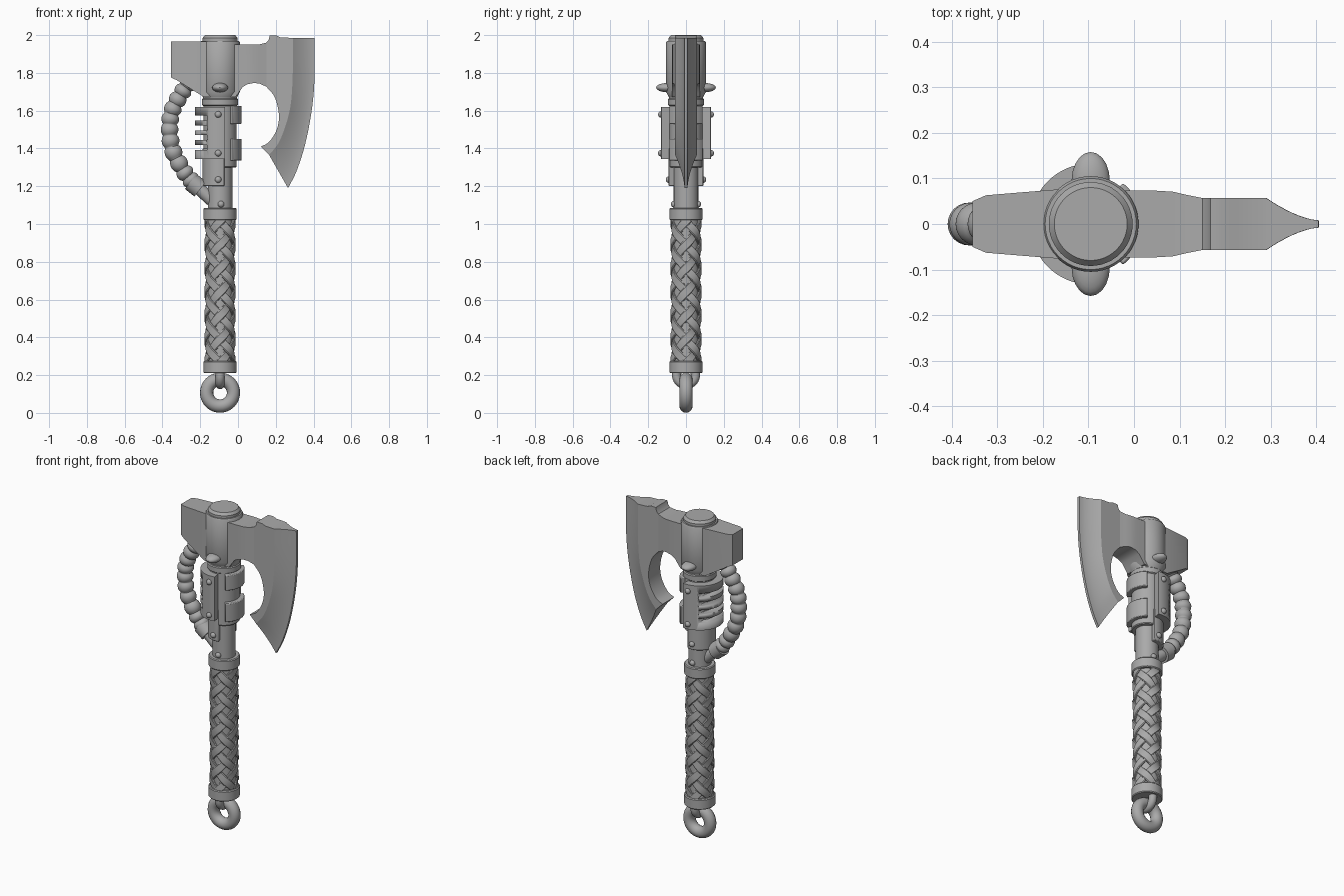
import bpy, bmesh
from math import pi, sin, cos, radians
from mathutils import Vector, Matrix

old = bpy.data.objects.get("Cube")
if old:
    bpy.data.objects.remove(old, do_unlink=True)

AX = -0.095  # x of the handle axis

steel = bpy.data.materials.new("grey_steel")
steel.use_nodes = True
steel.diffuse_color = (0.4, 0.4, 0.4, 1)
steel.node_tree.nodes["Principled BSDF"].inputs["Base Color"].default_value = (0.4, 0.4, 0.4, 1)


def finish(name, bm, bevel=0, angle=35):
    bmesh.ops.recalc_face_normals(bm, faces=bm.faces)
    mesh = bpy.data.meshes.new(name)
    bm.to_mesh(mesh)
    bm.free()
    mesh.materials.append(steel)
    ob = bpy.data.objects.new(name, mesh)
    bpy.context.collection.objects.link(ob)
    bpy.ops.object.select_all(action='DESELECT')
    ob.select_set(True)
    bpy.context.view_layer.objects.active = ob
    bpy.ops.object.shade_smooth_by_angle(angle=radians(angle))
    if bevel:
        mod = ob.modifiers.new("Bevel", 'BEVEL')
        mod.width, mod.segments = bevel, 2
        mod.limit_method, mod.angle_limit = 'ANGLE', radians(40)
    return ob


def skin(bm, rings, closed_loop=False, caps=True):
    """Join equal-length rings of points with quads."""
    vs = [[bm.verts.new(p) for p in ring] for ring in rings]
    n = len(vs[0])
    pairs = list(zip(vs, vs[1:])) + ([(vs[-1], vs[0])] if closed_loop else [])
    for a, b in pairs:
        for i in range(n):
            j = (i + 1) % n
            bm.faces.new((a[i], a[j], b[j], b[i]))
    if caps and not closed_loop:
        bm.faces.new(vs[0])
        bm.faces.new(vs[-1])


def polar(r, a, z):
    return Vector((AX + r * cos(a), r * sin(a), z))


def lathe(name, profile, seg=48):
    bm = bmesh.new()
    skin(bm, [[polar(r, 2 * pi * i / seg, z) for i in range(seg)] for r, z in profile])
    return finish(name, bm)


def arc_shell(name, r0, r1, z0, z1, a0, a1, bevel=0.005, n=32):
    bm = bmesh.new()
    rings = []
    for i in range(n + 1):
        a = radians(a0 + (a1 - a0) * i / n)
        rings.append([polar(r0, a, z0), polar(r1, a, z0), polar(r1, a, z1), polar(r0, a, z1)])
    skin(bm, rings)
    return finish(name, bm, bevel)


def slab(name, sections, bevel=0):
    """Loft of upright rectangles: (x, bottom, top, half depth)."""
    bm = bmesh.new()
    skin(bm, [[(x, -h, b), (x, h, b), (x, h, t), (x, -h, t)] for x, b, t, h in sections])
    return finish(name, bm, bevel)


def torus(name, centre, major, minor, across, n=40, m=16):
    bm = bmesh.new()
    rings = []
    for i in range(n):
        a = 2 * pi * i / n
        d = across * cos(a) + Vector((0, 0, sin(a)))
        side = across.cross(Vector((0, 0, 1)))
        rings.append([Vector(centre) + d * (major + minor * cos(2 * pi * j / m))
                      + side * minor * sin(2 * pi * j / m) for j in range(m)])
    skin(bm, rings, closed_loop=True)
    return finish(name, bm)


def smooth_path(pts, steps):
    """Catmull-Rom curve through the points."""
    p = [Vector(q) for q in pts]
    p = [2 * p[0] - p[1]] + p + [2 * p[-1] - p[-2]]
    out = []
    for a, b, c, d in zip(p, p[1:], p[2:], p[3:]):
        for k in range(steps):
            t = k / steps
            out.append(0.5 * (2 * b + (c - a) * t + (2 * a - 5 * b + 4 * c - d) * t * t
                              + (3 * b - a - 3 * c + d) * t ** 3))
    return out + [p[-2]]


def tube(name, path, radius, n=24):
    """Sweep circles along a path of (x, z) points; radius(t), t from 0 to 1."""
    bm = bmesh.new()
    rings, last = [], len(path) - 1
    for i, p in enumerate(path):
        d = (path[min(i + 1, last)] - path[max(i - 1, 0)]).normalized()
        r = radius(i / last)
        rings.append([(p.x - d.y * r * cos(a), r * sin(a), p.y + d.x * r * cos(a))
                      for a in (2 * pi * k / n for k in range(n))])
    skin(bm, rings)
    return finish(name, bm, angle=50)


def ball(name, centre, scale):
    bm = bmesh.new()
    m = Matrix.Translation(centre) @ Matrix.Diagonal((*scale, 1))
    bmesh.ops.create_uvsphere(bm, u_segments=20, v_segments=12, radius=1, matrix=m)
    return finish(name, bm)


# Hanging ring and its loop
torus("hanging_ring", (AX, 0, 0.107), 0.071, 0.035, Vector((1, 0, 0)))
torus("ring_loop", (AX, 0, 0.2), 0.05, 0.024, Vector((0, 1, 0)))

# Handle core and grip collars
lathe("shaft", [(0.065, 0.22), (0.065, 1.4)])
lathe("grip_core", [(0.07, 0.25), (0.07, 1.05)])
for name, z in (("pommel_collar", 0.21), ("upper_collar", 1.02)):
    lathe(name, [(0.083, z), (0.088, z + 0.005), (0.088, z + 0.06), (0.083, z + 0.065)])

# Woven grip: four helical straps in each direction, passing over and under
Z0, Z1, PITCH = 0.265, 1.03, 0.5
for name, turn in (("grip_straps_left", 1), ("grip_straps_right", -1)):
    bm = bmesh.new()
    for k in range(4):
        rings = []
        for i in range(121):
            z = Z0 + (Z1 - Z0) * i / 120
            u = 2 * pi * (z - Z0) / PITCH
            a = k * pi / 2 + turn * u
            r = 0.079 + 0.004 * turn * cos(4 * u)
            rings.append([polar(rr, a - turn * s * 0.21, z + s * 0.017)
                          for rr, s in ((0.064, -1), (r - 0.003, -1), (r, -0.8),
                                        (r, 0.8), (r - 0.003, 1), (0.064, 1))])
        skin(bm, rings)
    finish(name, bm)

# Sleeve above the grip
lathe("sleeve", [(0.084, 1.3), (0.088, 1.305), (0.088, 1.66)])
lathe("neck_ring", [(0.088, 1.625), (0.095, 1.63), (0.095, 1.66), (0.09, 1.665), (0.09, 1.7)])
arc_shell("lower_half_sleeve", 0.06, 0.092, 1.2, 1.4, 75, 285)
for i, (z0, z1) in enumerate(((1.335, 1.45), (1.53, 1.625))):
    arc_shell(f"clamp_tab_{i + 1}", 0.08, 0.114, z0, z1, -52, 52)

# Vented guard on the hose side, with slots cut through
guard = arc_shell("vented_guard", 0.08, 0.133, 1.345, 1.62, 79, 281, bevel=0)
bm = bmesh.new()
for i in range(4):
    m = Matrix.Translation((-0.265, 0, 1.405 + 0.052 * i)) @ Matrix.Diagonal((0.2, 0.5, 0.026, 1))
    bmesh.ops.create_cube(bm, size=1, matrix=m)
cutter = finish("slot_cutter", bm)
cutter.hide_render = True
cut = guard.modifiers.new("Slots", 'BOOLEAN')
cut.operation, cut.solver, cut.object = 'DIFFERENCE', 'EXACT', cutter
bpy.context.view_layer.objects.active = guard
bpy.ops.object.modifier_apply(modifier=cut.name)
bpy.data.objects.remove(cutter, do_unlink=True)

# Rivets and head studs on both faces
for side, label in ((-1, "front"), (1, "back")):
    for i, (x, y, z) in enumerate(((-0.105, 0.133, 1.58), (-0.105, 0.133, 1.375),
                                   (-0.105, 0.092, 1.235), (-0.09, 0.065, 1.105))):
        ball(f"{label}_rivet_{i + 1}", (x, side * y, z), (0.017, 0.015, 0.017))
    ball(f"{label}_head_stud", (AX, side * 0.095, 1.722), (0.042, 0.063, 0.025))

# Axe head: central socket, cap and rear block
lathe("head_socket", [(0.09, 1.67), (0.105, 1.7), (0.105, 1.962), (0.1, 1.97)])
lathe("head_cap", [(0.092, 1.96), (0.092, 1.985), (0.08, 2.0)])
slab("rear_block", [(-0.355, 1.775, 1.965, 0.05), (-0.325, 1.762, 1.965, 0.063),
                    (-0.18, 1.672, 1.965, 0.075), (AX, 1.672, 1.965, 0.08)])

# Blade neck, narrowing towards the blade
slab("blade_neck", [(AX, 1.672, 1.95, 0.073), (-0.015, 1.672, 1.95, 0.073), (0.0, 1.69, 1.95, 0.073),
                    (0.025, 1.725, 1.95, 0.073), (0.05, 1.74, 1.95, 0.073), (0.085, 1.747, 1.95, 0.071),
                    (0.115, 1.743, 1.951, 0.064), (0.15, 1.727, 1.96, 0.057)])

# Blade body: flat crescent up to the bevel line
bevel_line = smooth_path([(0.29, 1.985), (0.29, 1.8), (0.28, 1.64), (0.255, 1.53),
                          (0.215, 1.43), (0.165, 1.365)], 5)
edge_line = smooth_path([(0.405, 1.985), (0.405, 1.77), (0.39, 1.6), (0.355, 1.42),
                         (0.31, 1.28), (0.265, 1.19)], 5)
inner = smooth_path([(0.12, 1.41), (0.165, 1.435), (0.205, 1.5), (0.217, 1.577),
                     (0.195, 1.67), (0.15, 1.727)], 4)
crest = [Vector(p) for p in ((0.15, 1.96), (0.162, 1.975), (0.168, 1.997), (0.205, 1.997), (0.225, 1.988))]
bm = bmesh.new()
outline = inner + crest + bevel_line
skin(bm, [[(p.x, y, p.y) for p in outline] for y in (-0.057, 0.057)])
finish("blade_body", bm)

# Hollow-ground cutting edge
bm = bmesh.new()
rings = []
for b, e in zip(bevel_line, edge_line):
    row = [(b.lerp(e, t / 8), 0.008 + 0.049 * (1 - t / 8) ** 1.6) for t in range(9)]
    rings.append([(p.x, -h, p.y) for p, h in row] + [(p.x, h, p.y) for p, h in reversed(row)])
skin(bm, rings)
finish("cutting_edge", bm)

# Ribbed hose with its lower fitting
hose = smooth_path([(-0.25, 1.76), (-0.3, 1.69), (-0.348, 1.6), (-0.362, 1.5),
                    (-0.345, 1.39), (-0.29, 1.285), (-0.235, 1.215)], 24)
tube("ribbed_hose", hose, lambda t: 0.034 + 0.013 * abs(sin(t * 11 * pi)) ** 0.7)
tube("hose_fitting", [Vector((-0.25, 1.225)), Vector((-0.2, 1.185))], lambda t: 0.05)
tube("hose_pipe", [Vector((-0.22, 1.2)), Vector((-0.11, 1.1))], lambda t: 0.034)
